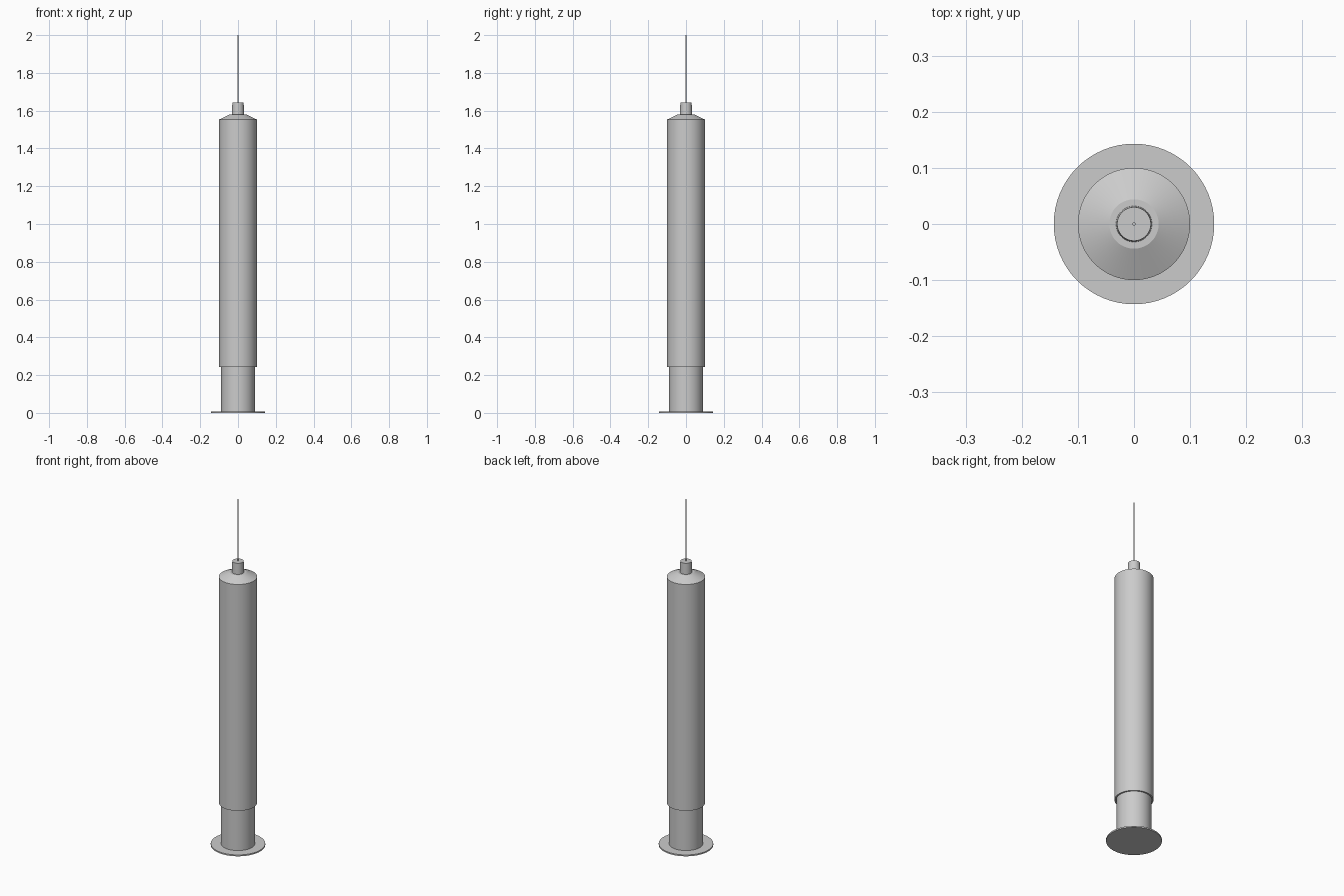
import bpy, bmesh, math

if "Cube" in bpy.data.objects:
    bpy.data.objects.remove(bpy.data.objects["Cube"])

def lathe(name, profile, sides=64, closed=False):
    """Revolve an (r, z) profile about the z axis; r = 0 ends become poles."""
    bm = bmesh.new()
    verts = [bm.verts.new((r, 0, z)) for r, z in profile]
    edges = [bm.edges.new(p) for p in zip(verts, verts[1:])]
    if closed:
        edges.append(bm.edges.new((verts[-1], verts[0])))
    bmesh.ops.spin(bm, geom=verts + edges, cent=(0, 0, 0), axis=(0, 0, 1),
                   angle=math.tau, steps=sides, use_merge=True)
    bmesh.ops.remove_doubles(bm, verts=bm.verts, dist=1e-5)
    bmesh.ops.recalc_face_normals(bm, faces=bm.faces)
    mesh = bpy.data.meshes.new(name)
    bm.to_mesh(mesh)
    bm.free()
    obj = bpy.data.objects.new(name, mesh)
    bpy.context.collection.objects.link(obj)
    bpy.context.view_layer.objects.active = obj
    obj.select_set(True)
    bpy.ops.object.shade_smooth_by_angle(angle=math.radians(20))
    obj.select_set(False)
    return obj

# Plunger: thumb disc and rod running up inside the barrel
lathe("plunger", [(0, 0), (0.143, 0), (0.143, 0.008), (0.089, 0.008),
                  (0.089, 0.9), (0, 0.9)])

# Barrel: hollow tube with a conical shoulder and flat collar
lathe("barrel", [(0.092, 0.243), (0.1, 0.243), (0.1, 1.553), (0.044, 1.58),
                 (0, 1.58), (0, 1.56), (0.092, 1.54)], closed=True)

# Hub: slightly tapered needle holder
lathe("needle_hub", [(0, 1.575), (0.032, 1.575), (0.032, 1.58), (0.03, 1.643), (0, 1.643)])

# Needle
lathe("needle", [(0, 1.64), (0.003, 1.64), (0.003, 2.0), (0, 2.0)], sides=24)
